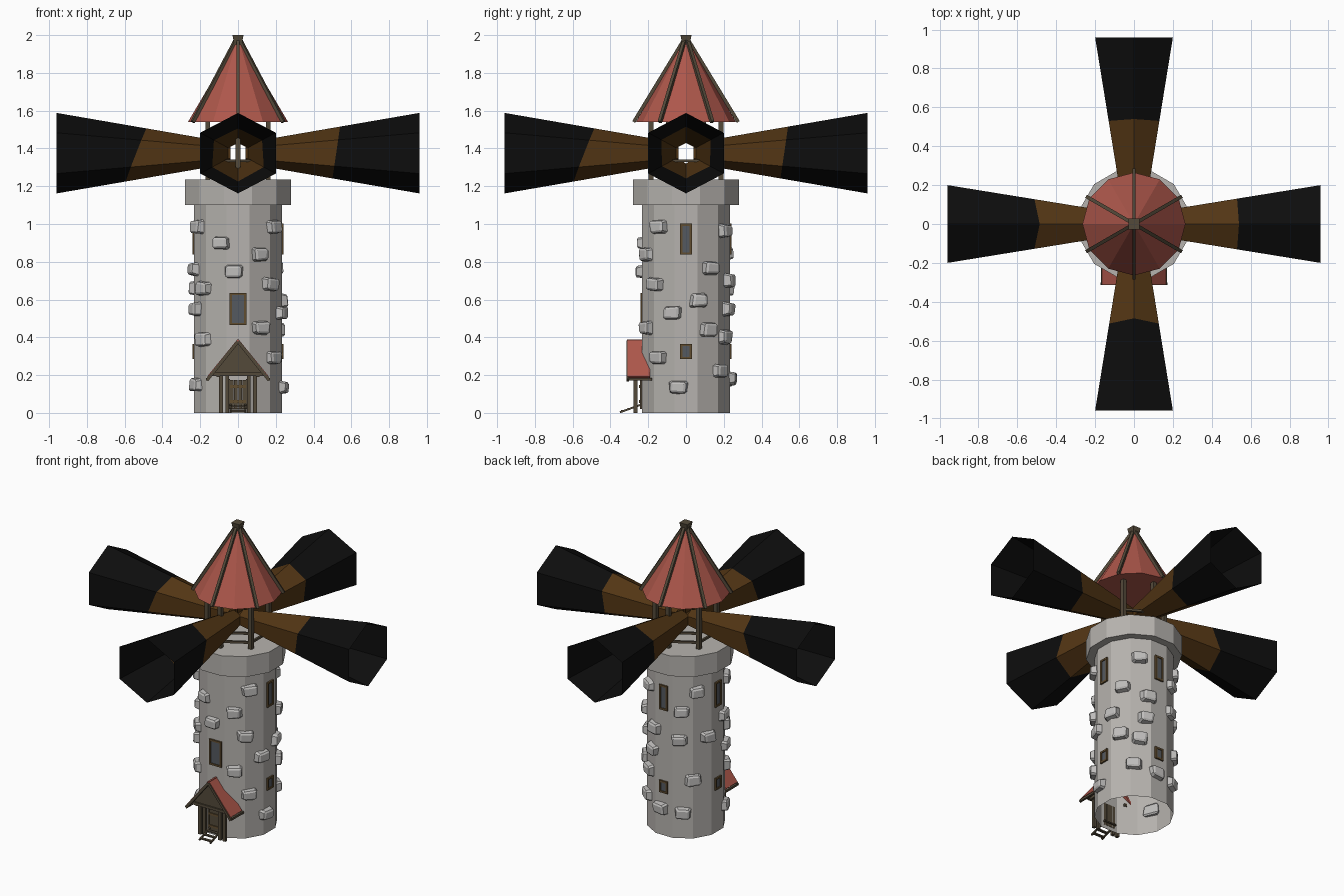
import bpy, bmesh, math, random
from mathutils import Vector, Matrix

if "Cube" in bpy.data.objects:
    bpy.data.objects.remove(bpy.data.objects["Cube"])

random.seed(4)


def material(name, r, g, b):
    m = bpy.data.materials.new(name)
    m.diffuse_color = (r, g, b, 1)
    m.use_nodes = True
    m.node_tree.nodes["Principled BSDF"].inputs["Base Color"].default_value = m.diffuse_color
    return m


STONE = material("wall_grey", .47, .45, .425)
BLOCK = material("block_grey", .52, .51, .50)
RED = material("roof_red", .42, .095, .07)
WOOD = material("dark_wood", .088, .068, .042)
FRAME = material("frame_brown", .12, .075, .03)
GLASS = material("window_grey", .09, .10, .115)
BROWN = material("vane_brown", .085, .036, .007)
BLACK = material("vane_black", .004, .004, .004)


def finish(name, bm, *mats):
    me = bpy.data.meshes.new(name)
    bmesh.ops.recalc_face_normals(bm, faces=bm.faces)
    bm.to_mesh(me)
    bm.free()
    for m in mats:
        me.materials.append(m)
    ob = bpy.data.objects.new(name, me)
    bpy.context.collection.objects.link(ob)
    return ob


def ring(n, r, z, turn=0):
    return [(r * math.cos(turn + math.tau * i / n), r * math.sin(turn + math.tau * i / n), z)
            for i in range(n)]


def loft(name, rings, mats, caps=True):
    """Skin a stack of rings; each band uses the next material."""
    bm = bmesh.new()
    rows = [[bm.verts.new(p) for p in r] for r in rings]
    n = len(rows[0])
    for k in range(len(rows) - 1):
        for i in range(n):
            j = (i + 1) % n
            f = bm.faces.new((rows[k][i], rows[k][j], rows[k + 1][j], rows[k + 1][i]))
            f.material_index = min(k, len(mats) - 1)
    if caps:
        bm.faces.new(rows[0])
        bm.faces.new(rows[-1])
    return finish(name, bm, *mats)


def box(name, centre, size, mat, turn=0.0):
    """Box placed in a frame that is turned about z (local -y faces outwards)."""
    bm = bmesh.new()
    bmesh.ops.create_cube(bm, size=1, matrix=Matrix.Rotation(turn, 4, 'Z')
                          @ Matrix.Translation(centre) @ Matrix.Diagonal((*size, 1)))
    return finish(name, bm, mat)


def rod(name, p, q, w, mat, h=None):
    """Square bar from p to q."""
    p, q = Vector(p), Vector(q)
    d = q - p
    rot = d.to_track_quat('Z', 'Y').to_matrix().to_4x4()
    bm = bmesh.new()
    bmesh.ops.create_cube(bm, size=1, matrix=Matrix.Translation((p + q) / 2) @ rot
                          @ Matrix.Diagonal((w, h or w, d.length, 1)))
    return finish(name, bm, mat)


def polar(r, a, z):
    return (r * math.cos(a), r * math.sin(a), z)


# Tower (open below) and its overhanging crown
T = math.radians(15)
loft("tower", [ring(12, .24, 0, T), ring(12, .24, 1.12, T)], [STONE], caps=False)
loft("crown", [ring(12, .29, 1.1, T), ring(12, .29, 1.235, T)], [STONE])

# Protruding stones: (angle from the front in degrees, height)
STONES = [(-62, .985), (-23, .90), (-5, .75), (-50, .66), (-68, .55), (-50, .39), (-68, .15),
          (52, .985), (30, .84), (46, .68), (72, .53), (30, .45), (51, .29), (80, .135),
          (107, .595), (123, .765), (120, .44), (140, .22), (148, .965), (162, .70), (158, .55),
          (149, .40), (175, .18), (232, .975), (209, .845), (206, .655), (250, .66),
          (226, .39), (211, .17), (-75, .76)]
for a, z in STONES:
    bm = bmesh.new()
    bmesh.ops.create_cube(bm, size=1)
    for v in bm.verts:                      # outer face smaller, slightly uneven
        if v.co.y < 0:
            v.co.x *= .8
            v.co.z *= .75
        v.co += Vector([random.uniform(-.07, .07) for _ in range(3)])
    bmesh.ops.bevel(bm, geom=bm.edges[:], offset=.12, segments=1, affect='EDGES')
    bmesh.ops.transform(bm, verts=bm.verts, matrix=Matrix.Rotation(math.radians(a), 4, 'Z')
                        @ Matrix.Translation((0, -.24, z)) @ Matrix.Diagonal((.10, .056, .078, 1)))
    finish("wall_stone", bm, BLOCK)


# Windows: tall upper and small lower on three sides, one in front
def window(a, z, w, h):
    a = math.radians(a)
    for s in (-1, 1):
        box("window_jamb", (s * (w / 2 - .006), -.234, z), (.012, .016, h), FRAME, a)
        box("window_rail", (0, -.234, z + s * (h / 2 - .006)), (w, .016, .012), FRAME, a)
    box("window_pane", (0, -.233, z), (w - .02, .008, h - .02), GLASS, a)


window(0, .55, .09, .17)
for side in (90, 180, 270):
    window(side, .92, .062, .165)
    window(side, .325, .062, .08)

# Gallery posts and rails
for k in range(6):
    a, b = math.radians(30 + 60 * k), math.radians(90 + 60 * k)
    rod("gallery_post", polar(.185, a, 1.2), polar(.185, a, 1.58), .026, WOOD)
    for z in (1.275, 1.335):
        rod("gallery_rail", polar(.185, a, z), polar(.185, b, z), .014, WOOD)

# Conical roof with six ribs and a flared finial
loft("roof", [ring(12, .265, 1.54), ring(12, .015, 1.965)], [RED])
for k in range(6):
    a = math.radians(30 + 60 * k)
    rod("roof_rib", polar(.277, a, 1.54), polar(.012, a, 1.975), .018, WOOD)
loft("finial", [ring(4, .026, 1.94, math.pi / 4), ring(4, .041, 2.0, math.pi / 4)], [WOOD])

# Four hollow six-sided vanes, black beyond a slightly skewed line
HEX = [(0, .213), (.2, .108), (.2, -.108), (0, -.213), (-.2, -.108), (-.2, .108)]


def vane_ring(base, slope):
    out = []
    for u, v in HEX:
        d = base + slope * v / .213
        s = 1 - .81 * (.96 - d)
        out.append((u * s, -d, 1.375 + v * s))
    return out


for k, (base, slope) in enumerate([(.54, -.055), (.52, .02), (.52, .02), (.54, -.055)]):
    ob = loft("vane", [vane_ring(.04, 0), vane_ring(base, slope), vane_ring(.96, 0)],
              [BROWN, BLACK], caps=False)
    ob.data.transform(Matrix.Rotation(k * math.pi / 2, 4, 'Z'))

# Porch: gable, roof slopes, posts and beams
bm = bmesh.new()
front = [bm.verts.new(p) for p in ((-.135, -.285, .205), (.135, -.285, .205), (0, -.285, .375))]
gable = bm.faces.new(front)
ext = bmesh.ops.extrude_face_region(bm, geom=[gable])
bmesh.ops.translate(bm, vec=(0, .02, 0), verts=[v for v in ext["geom"] if isinstance(v, bmesh.types.BMVert)])
finish("porch_gable", bm, WOOD)
for s in (-1, 1):
    rod("porch_roof", (0, -.25, .382), (s * .158, -.25, .188), .12, RED, .014).data.transform(Matrix())
    rod("porch_rake", (0, -.308, .378), (s * .165, -.308, .172), .014, WOOD, .016)
    rod("porch_eave", (s * .162, -.31, .178), (s * .162, -.18, .178), .014, WOOD)
    rod("porch_side_beam", (s * .105, -.29, .2), (s * .105, -.2, .2), .018, WOOD)
    for x in (.09, .057):
        rod("porch_post", (s * x, -.267, 0), (s * x, -.267, .21), .02, WOOD)
    rod("door_jamb", (s * .048, -.238, .02), (s * .048, -.238, .18), .012, WOOD)
    rod("stair_side", (s * .04, -.35, .003), (s * .04, -.22, .05), .01, WOOD)
rod("porch_ridge", (0, -.312, .383), (0, -.19, .383), .012, RED)
rod("porch_beam", (-.145, -.285, .205), (.145, -.285, .205), .018, WOOD)

# Plank door and steps
for i in range(4):
    x = -.033 + .022 * i
    box("door_plank", (x, -.236, .1), (.019, .012, .15), WOOD)
for z in (.06, .14):
    box("door_brace", (0, -.244, z), (.085, .008, .014), FRAME)
for i in range(4):
    box("step", (0, -.335 + .035 * i, .01 + .0125 * i), (.085, .018, .008), WOOD)
